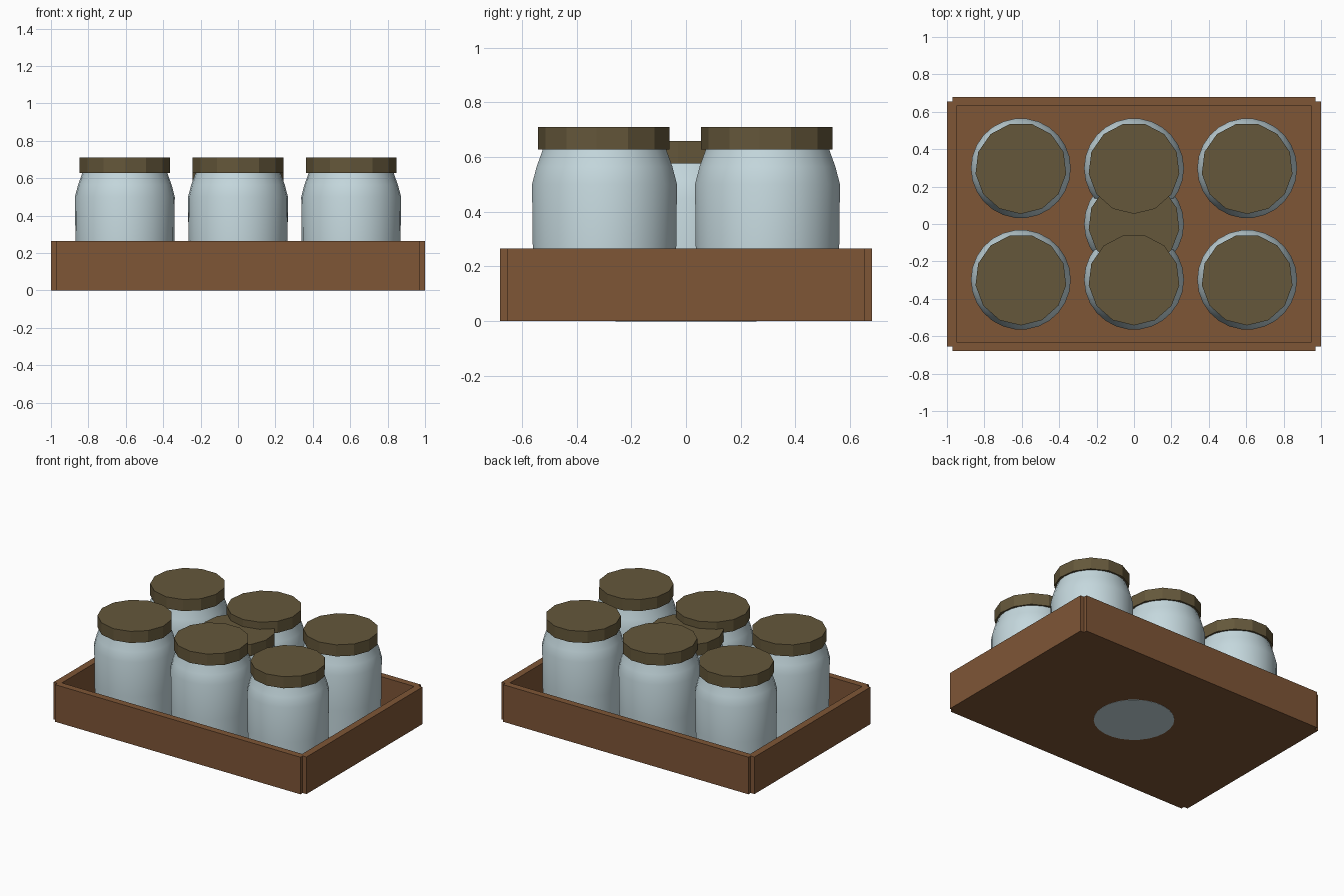
import bpy, bmesh, math

if "Cube" in bpy.data.objects:
    bpy.data.objects.remove(bpy.data.objects["Cube"])


def material(name, rgb):
    m = bpy.data.materials.new(name)
    m.diffuse_color = (*rgb, 1)
    m.use_nodes = True
    m.node_tree.nodes["Principled BSDF"].inputs["Base Color"].default_value = m.diffuse_color
    return m


WOOD = material("brown wood", (0.21, 0.092, 0.037))
GLASS = material("pale blue glass", (0.56, 0.69, 0.73))
METAL = material("olive lid", (0.128, 0.096, 0.043))


def finish(bm, name, mat, loc=(0, 0, 0)):
    bmesh.ops.recalc_face_normals(bm, faces=bm.faces)
    me = bpy.data.meshes.new(name)
    bm.to_mesh(me)
    bm.free()
    ob = bpy.data.objects.new(name, me)
    ob.location = loc
    me.materials.append(mat)
    bpy.context.collection.objects.link(ob)
    return ob


def lathe(name, profile, sides, mat, loc, start):
    bm = bmesh.new()
    rings = []
    for r, z in profile:
        rings.append([bm.verts.new((r * math.cos(start + 2 * math.pi * i / sides),
                                    r * math.sin(start + 2 * math.pi * i / sides), z))
                      for i in range(sides)])
    for a, b in zip(rings, rings[1:]):
        for i in range(sides):
            j = (i + 1) % sides
            bm.faces.new((a[i], a[j], b[j], b[i]))
    bm.faces.new(rings[0][::-1])
    bm.faces.new(rings[-1])
    return finish(bm, name, mat, loc)


# Tray: notched outer outline, rectangular recess
def tray():
    H, FLOOR = 0.265, 0.05
    bm = bmesh.new()
    outline, inner = [], []
    for sx, sy in ((1, 1), (-1, 1), (-1, -1), (1, -1)):
        pts = [(1, 0.655), (0.97, 0.655), (0.97, 0.68)]
        if sx * sy < 0:
            pts.reverse()
        outline += [(sx * x, sy * y) for x, y in pts]
        inner.append((sx * 0.95, sy * 0.632))
    low = [bm.verts.new((x, y, 0)) for x, y in outline]
    top = [bm.verts.new((x, y, H)) for x, y in outline]
    rim = [bm.verts.new((x, y, H)) for x, y in inner]
    base = [bm.verts.new((x, y, FLOOR)) for x, y in inner]
    bm.faces.new(low[::-1])
    bm.faces.new(base)
    for i in range(12):
        j = (i + 1) % 12
        bm.faces.new((low[i], low[j], top[j], top[i]))
    for c in range(4):
        n = (c + 1) % 4
        bm.faces.new((top[3 * c], top[3 * c + 1], top[3 * c + 2], rim[c]))
        bm.faces.new((top[3 * c + 2], top[3 * n], rim[n], rim[c]))
        bm.faces.new((rim[c], rim[n], base[n], base[c]))
    finish(bm, "tray", WOOD)


# Jar: smooth glass body with a faceted lid
def jar(x, y, z):
    body = lathe("jar_body", [(0.26, 0), (0.264, 0.2), (0.267, 0.45), (0.25, 0.515),
                              (0.228, 0.575), (0.224, 0.6)], 26, GLASS, (x, y, z), 0)
    bpy.ops.object.select_all(action='DESELECT')
    body.select_set(True)
    bpy.context.view_layer.objects.active = body
    bpy.ops.object.shade_smooth_by_angle(angle=math.radians(40))
    lathe("jar_lid", [(0.244, 0.577), (0.244, 0.66)], 13, METAL, (x, y, z), -math.pi / 2)


tray()
for x in (-0.605, 0, 0.605):
    for y in (-0.298, 0.298):
        jar(x, y, 0.05)
# Middle jar, sunk through the tray floor
jar(0, 0, -0.001)
